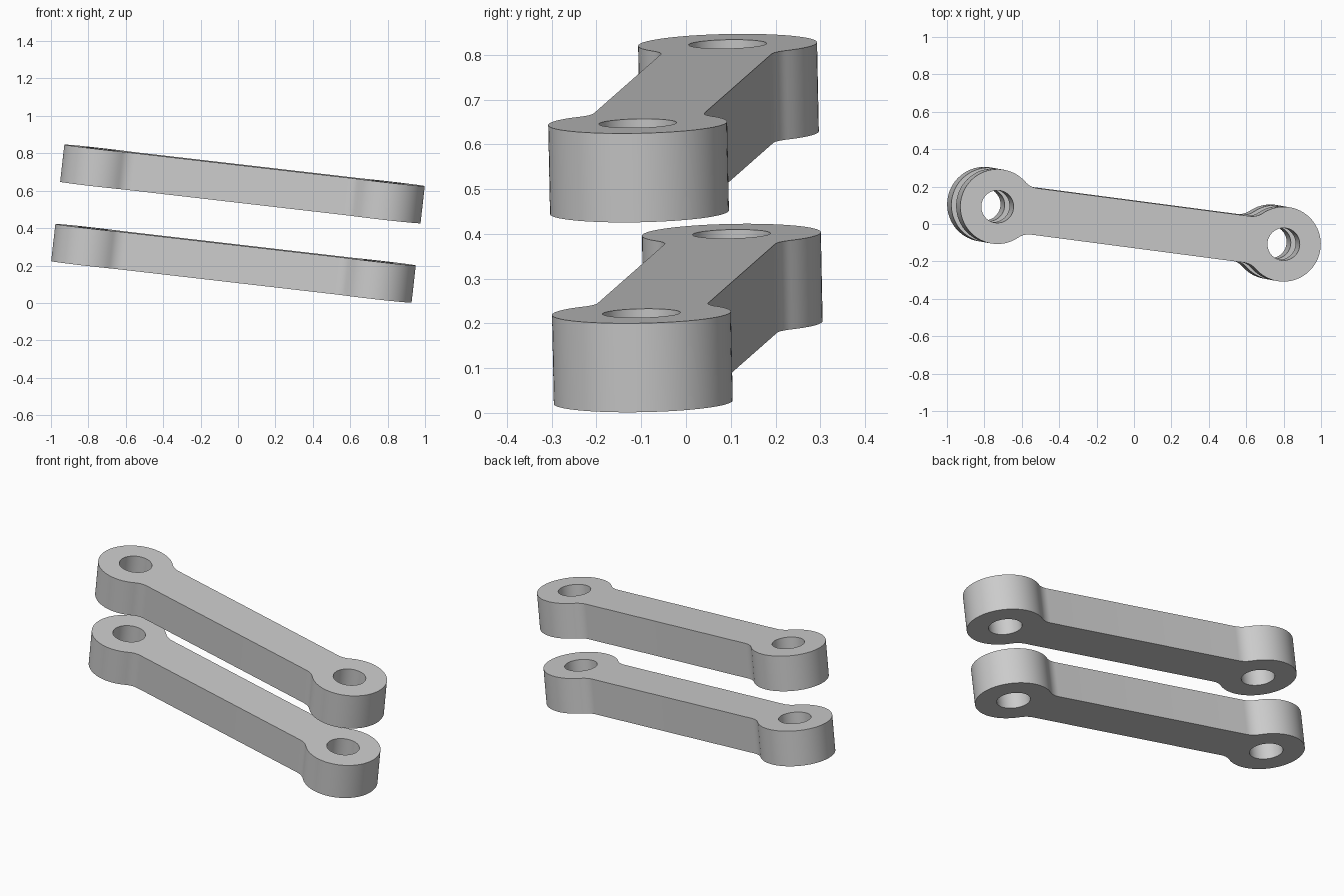
import bpy, bmesh, math
from mathutils import Vector, Matrix

cube = bpy.data.objects.get("Cube")
if cube:
    bpy.data.objects.remove(cube)

LENGTH = 1.553      # distance between hole centres
BOSS = 0.2          # end radius
HOLE = 0.087
HALF_WIDTH = 0.125
FILLET = 0.1
THICK = 0.2
GAP = 0.427         # spacing of the two links

grey = bpy.data.materials.new("plain grey")
grey.use_nodes = True
colour = (0.6, 0.6, 0.6, 1)
grey.diffuse_color = colour
grey.node_tree.nodes["Principled BSDF"].inputs["Base Color"].default_value = colour


def arc(cx, cy, r, start, end, steps):
    return [(cx + r * math.cos(start + (end - start) * i / steps),
             cy + r * math.sin(start + (end - start) * i / steps))
            for i in range(steps + 1)]


def link_outline():
    """Round ends blended into a narrower bar by concave fillets."""
    side = HALF_WIDTH + FILLET
    along = math.sqrt((BOSS + FILLET) ** 2 - side ** 2)
    lean = math.atan2(side, along)
    half = LENGTH / 2
    # right end: lower fillet, boss, upper fillet
    end = arc(half - along, -side, FILLET, math.pi / 2, math.pi - lean, 0 + 8)
    end = [(x, y) for x, y in
           arc(half - along, -side, FILLET, math.pi / 2, lean, 8)]
    end += arc(half, 0, BOSS, lean - math.pi, math.pi - lean, 56)[1:-1]
    end += [(x, -y) for x, y in reversed(end[:9])]
    return end + [(-x, -y) for x, y in end]


def add_loop(bm, points):
    verts = [bm.verts.new((x, y, 0)) for x, y in points]
    return [bm.edges.new((v, verts[i - 1])) for i, v in enumerate(verts)]


def make_link(name, matrix):
    bm = bmesh.new()
    edges = add_loop(bm, link_outline())
    for cx in (-LENGTH / 2, LENGTH / 2):
        edges += add_loop(bm, arc(cx, 0, HOLE, 0, math.tau, 48)[:-1])
    bmesh.ops.triangle_fill(bm, edges=edges, use_beauty=True)
    grown = bmesh.ops.extrude_face_region(bm, geom=bm.faces[:])
    bmesh.ops.translate(bm, vec=(0, 0, -THICK),
                        verts=[g for g in grown["geom"] if isinstance(g, bmesh.types.BMVert)])
    bmesh.ops.recalc_face_normals(bm, faces=bm.faces[:])
    mesh = bpy.data.meshes.new(name)
    bm.to_mesh(mesh)
    bm.free()
    mesh.materials.append(grey)
    obj = bpy.data.objects.new(name, mesh)
    bpy.context.collection.objects.link(obj)
    obj.matrix_world = matrix
    bpy.ops.object.select_all(action="DESELECT")
    obj.select_set(True)
    bpy.context.view_layer.objects.active = obj
    bpy.ops.object.shade_smooth_by_angle(angle=math.radians(35))


# Tilted frame shared by both links, from the upper hole centres
left_end = Vector((-0.73, 0.093, 0.824))
right_end = Vector((0.80, -0.108, 0.647))
axis = (right_end - left_end).normalized()
normal = Vector((0.113, -0.02, 0.993))
normal = (normal - axis * normal.dot(axis)).normalized()
frame = Matrix((axis, normal.cross(axis), normal)).transposed().to_4x4()
centre = (left_end + right_end) / 2

for name, drop in (("upper_link", 0), ("lower_link", GAP)):
    make_link(name, Matrix.Translation(centre - normal * drop) @ frame)
